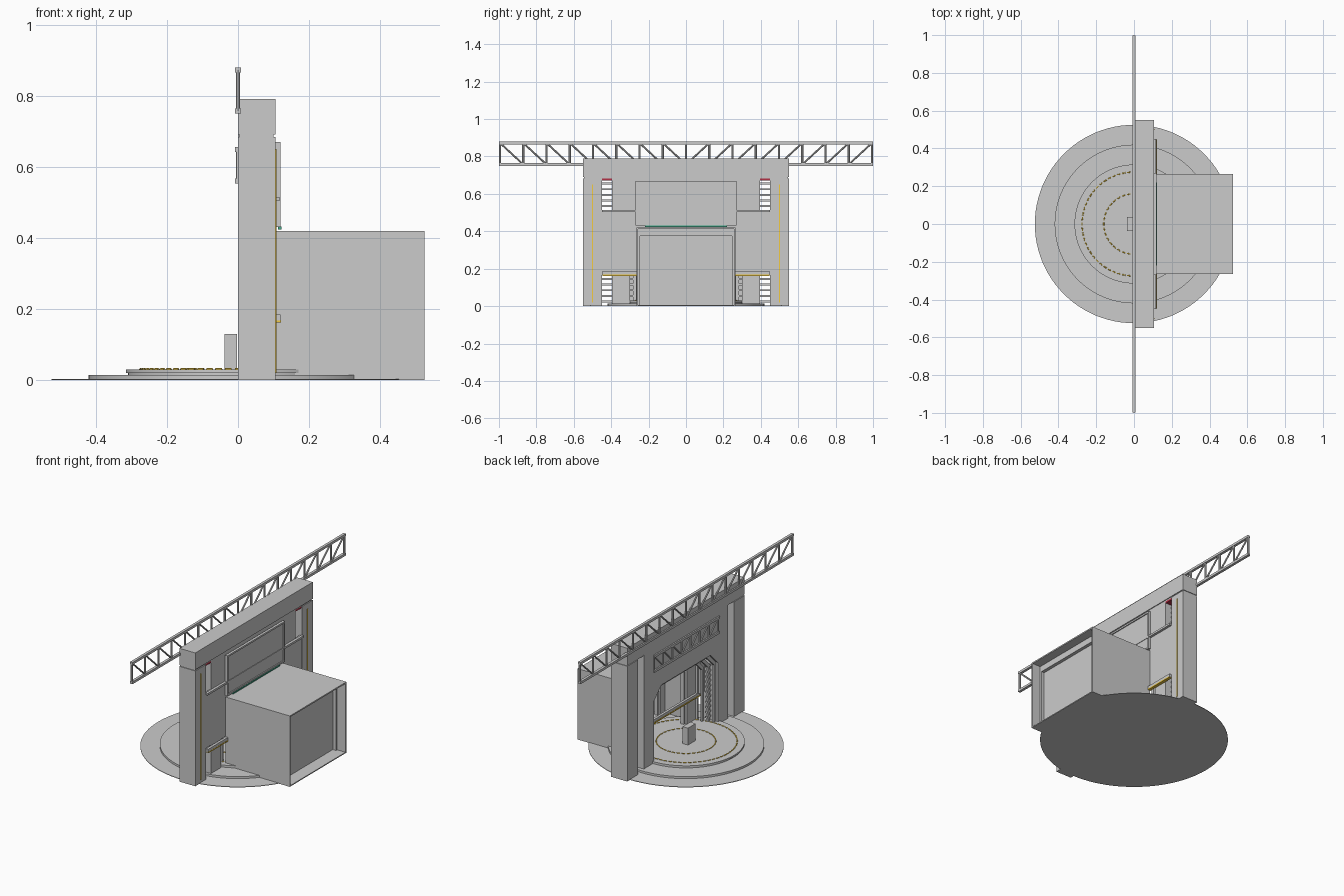
import bpy, bmesh, math
from mathutils import Vector

if "Cube" in bpy.data.objects:
    bpy.data.objects.remove(bpy.data.objects["Cube"])


def mat(name, rgb):
    m = bpy.data.materials.new(name)
    m.diffuse_color = (*rgb, 1)
    m.use_nodes = True
    m.node_tree.nodes["Principled BSDF"].inputs["Base Color"].default_value = m.diffuse_color
    return m


GOLD = mat("gold", (0.9, 0.6, 0.05))
GREEN = mat("green", (0.05, 0.4, 0.25))
BLUE = mat("blue", (0.15, 0.25, 0.6))
RED = mat("red", (0.45, 0.03, 0.06))


def finish(bm, name, material=None):
    bmesh.ops.recalc_face_normals(bm, faces=bm.faces)
    me = bpy.data.meshes.new(name)
    bm.to_mesh(me)
    bm.free()
    ob = bpy.data.objects.new(name, me)
    bpy.context.collection.objects.link(ob)
    if material:
        me.materials.append(material)
    return ob


def add_box(bm, x0, x1, y0, y1, z0, z1):
    vs = bmesh.ops.create_cube(bm, size=1)["verts"]
    for v in vs:
        v.co = Vector(((x0 + x1) / 2 + v.co.x * (x1 - x0),
                       (y0 + y1) / 2 + v.co.y * (y1 - y0),
                       (z0 + z1) / 2 + v.co.z * (z1 - z0)))


def box(name, *dims, m=None):
    bm = bmesh.new()
    add_box(bm, *dims)
    return finish(bm, name, m)


def pair(name, x0, x1, y0, y1, z0, z1, m=None):
    """Two boxes mirrored in y."""
    bm = bmesh.new()
    add_box(bm, x0, x1, y0, y1, z0, z1)
    add_box(bm, x0, x1, -y1, -y0, z0, z1)
    return finish(bm, name, m)


def gate(name, x0, x1, outer, inner):
    """Symmetric U-shaped frame: outer and inner half outlines (y, z) run from floor to top."""
    full = lambda h: h + [(-y, z) for y, z in reversed(h)]
    pts = full(outer) + list(reversed(full(inner)))
    bm = bmesh.new()
    f = bm.faces.new([bm.verts.new((x0, y, z)) for y, z in pts])
    ext = bmesh.ops.extrude_face_region(bm, geom=[f])["geom"]
    for v in ext:
        if isinstance(v, bmesh.types.BMVert):
            v.co.x = x1
    return finish(bm, name)


def rect(w, h, z=0.0):
    return [(w, z), (w, h)]


def chamfered(w, h, c, z=0.0):
    return [(w, z), (w, h - c), (w - c, h)]


def disc(name, r, z0, z1):
    bpy.ops.mesh.primitive_cylinder_add(vertices=96, radius=r, depth=z1 - z0,
                                        location=(0, 0, (z0 + z1) / 2))
    ob = bpy.context.object
    ob.name = name
    bpy.ops.object.shade_smooth_by_angle()


def add_rod(bm, a, b, r):
    a, b = Vector(a), Vector(b)
    vs = bmesh.ops.create_cone(bm, cap_ends=True, segments=8, radius1=r, radius2=r,
                               depth=(b - a).length)["verts"]
    q = (b - a).to_track_quat('Z', 'Y')
    for v in vs:
        v.co = q @ v.co + (a + b) / 2


def truss(name, half, z0, z1, bays, x=0.0):
    bm = bmesh.new()
    step = 2 * half / bays
    for z in (z0, z1):
        add_box(bm, x - .008, x + .008, -half - .005, half + .005, z - .007, z + .007)
    for i in range(bays + 1):
        y = -half + i * step
        add_rod(bm, (x, y, z0), (x, y, z1), .006)
        if i < bays:
            a, b = (z1, z0) if i < bays / 2 else (z0, z1)
            add_rod(bm, (x, y, a), (x, y + step, b), .005)
    return finish(bm, name)


# round stage
disc("floor_disc", .525, 0, .003)
disc("lower_step", .42, .003, .015)
disc("upper_step_base", .31, .015, .02)
disc("upper_step", .315, .02, .03)
for label, r, n in (("outer", .275, 64), ("inner", .16, 36)):
    bm = bmesh.new()
    for i in range(n):
        a = 2 * math.pi * i / n
        c = Vector((r * math.cos(a), r * math.sin(a), .0305))
        t = Vector((-math.sin(a), math.cos(a), 0))
        add_rod(bm, c - t * .009, c + t * .009, .003)
    finish(bm, label + "_light_ring", GOLD)
box("pedestal", -.038, -.003, -.036, .036, .03, .13)

# wall with chamfered doorway, end pillars and cap
gate("main_wall", 0, .1, rect(.395, .69), chamfered(.30, .45, .07))
pair("end_pillar", 0, .105, .45, .55, 0, .683)
box("wall_cap", 0, .105, -.55, .55, .69, .79)
box("cap_seam", .004, .1, -.546, .546, .683, .69)
gate("back_panel", .09, .102, rect(.45, .51, .185), rect(.262, .42, .185))
pair("pillar_light", .104, .108, .497, .503, .02, .65, GOLD)
pair("slot_lamp", .03, .1, .395, .45, .672, .683, RED)

# rungs in the slots and beside the doorway
bm = bmesh.new()
for y0, y1, top in ((.395, .45, 22), (.265, .30, 12)):
    for i in range(top):
        z = .02 + i * .03
        for s in (1, -1):
            a, b = sorted((s * y0, s * y1))
            add_box(bm, .045, .06, a, b, z, z + .01)
finish(bm, "rungs")

# stepped doorway trim
for i in range(3):
    w, h, x = .30 - i * .016, .45 - i * .016, .015 + i * .028
    gate("doorway_trim", x, x + .012, chamfered(w, h, .07),
         chamfered(w - .016, h - .016, .066))

# rails and screen on the rear of the wall
box("lower_rail", .105, .12, -.45, .45, .167, .185)
box("lower_rail_light", .103, .121, -.447, .447, .162, .169, m=GOLD)
box("upper_rail", .102, .117, -.45, .45, .503, .515)
box("screen", .1, .114, -.262, .262, .44, .662)
gate("screen_frame", .105, .12, rect(.27, .67, .43), rect(.26, .66, .43))
box("screen_frame_bottom", .105, .12, -.26, .26, .43, .44)
box("screen_light", .112, .122, -.22, .22, .424, .432, m=GREEN)

# rear tunnel with nested frames
gate("tunnel_shell", .105, .525, rect(.265, .42), rect(.256, .412))
box("tunnel_floor", .105, .525, -.256, .256, 0, .006)
for x, w, h in ((.45, .245, .375), (.39, .235, .365), (.33, .205, .36), (.13, .165, .355)):
    gate("tunnel_frame", x, x + .02, rect(w + .012, .412), rect(w, h))
    gate("tunnel_jamb", x - .012, x, rect(.256, .412), rect(w + .012, h + .01))
box("threshold", .1, .15, -.165, .165, .006, .02)
box("threshold_light", .15, .153, -.165, .165, .012, .024, m=BLUE)

# lighting trusses
truss("main_truss", .994, .757, .872, 16)
truss("small_truss", .30, .56, .648, 7)
